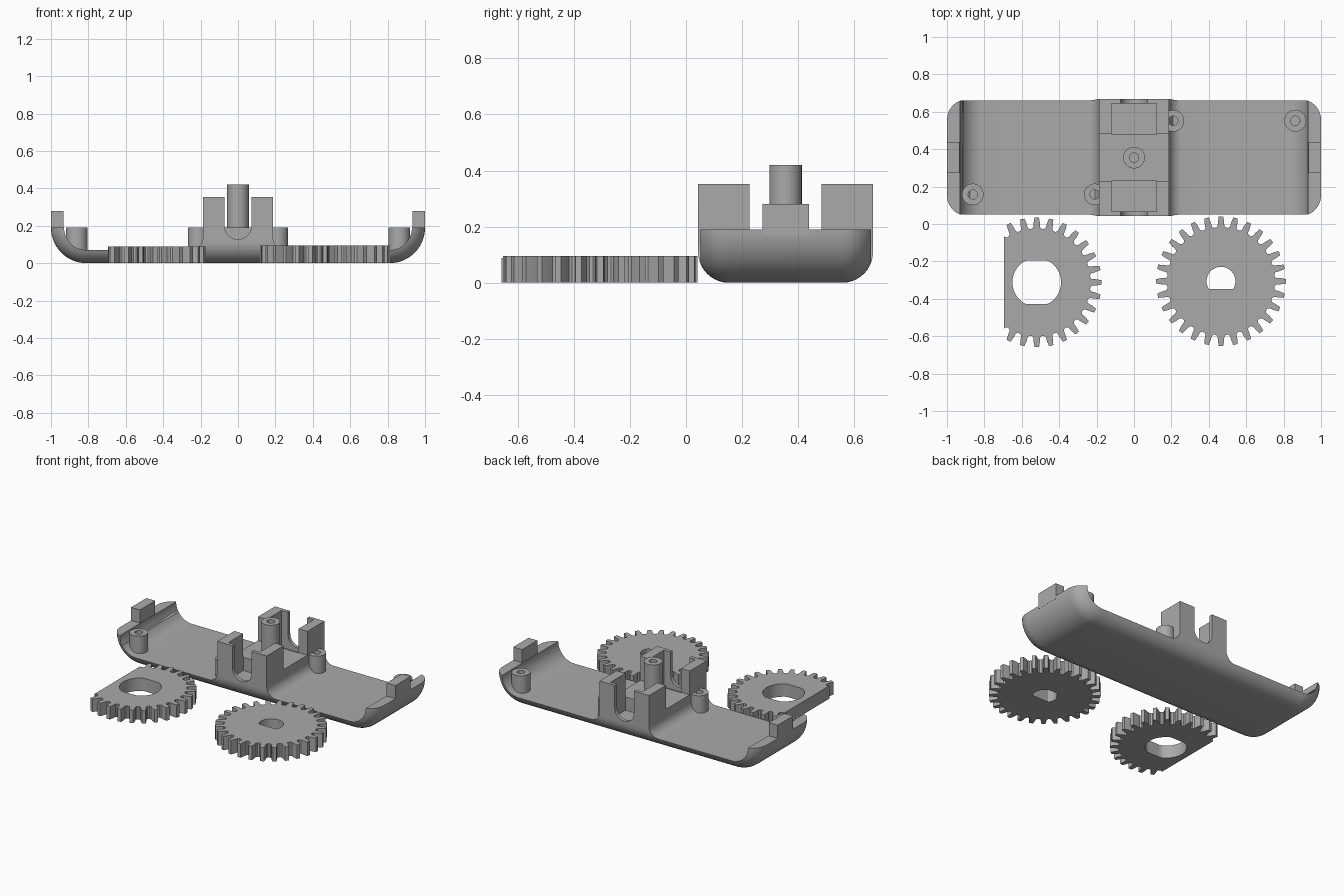
import bpy, bmesh, math
from math import sin, cos, pi
from mathutils import Vector

if "Cube" in bpy.data.objects:
    bpy.data.objects.remove(bpy.data.objects["Cube"])

grey = bpy.data.materials.new("plain_grey")
grey.use_nodes = True
colour = (0.4, 0.4, 0.4, 1)
grey.diffuse_color = colour
grey.node_tree.nodes["Principled BSDF"].inputs["Base Color"].default_value = colour

Y0, Y1 = 0.043, 0.667          # tray front and back
MID = (Y0 + Y1) / 2
WALL, FLOOR, RIM, TOP = 0.93, 0.07, 0.19, 0.353


def loft(name, rings):
    """Closed solid through rings with equal point counts."""
    bm = bmesh.new()
    loops = [[bm.verts.new(p) for p in ring] for ring in rings]
    n = len(loops[0])
    for a, b in zip(loops, loops[1:]):
        for i in range(n):
            j = (i + 1) % n
            bm.faces.new((a[i], a[j], b[j], b[i]))
    bm.faces.new(loops[0][::-1])
    bm.faces.new(loops[-1])
    bmesh.ops.recalc_face_normals(bm, faces=bm.faces)
    mesh = bpy.data.meshes.new(name)
    bm.to_mesh(mesh)
    bm.free()
    obj = bpy.data.objects.new(name, mesh)
    bpy.context.collection.objects.link(obj)
    mesh.materials.append(grey)
    return obj


def prism_z(name, pts, z0, z1):
    return loft(name, [[(x, y, z) for x, y in pts] for z in (z0, z1)])


def prism_y(name, pts, y0, y1):
    return loft(name, [[(x, y, z) for x, z in pts] for y in (y0, y1)])


def box(name, x0, x1, y0, y1, z0, z1):
    return prism_z(name, [(x0, y0), (x1, y0), (x1, y1), (x0, y1)], z0, z1)


def arc(cx, cy, r, a0, a1, n=14):
    angles = [math.radians(a0 + (a1 - a0) * i / n) for i in range(n + 1)]
    return [(cx + r * cos(a), cy + r * sin(a)) for a in angles]


def cut(obj, cutters):
    """Subtract the cutters, bake the result and drop them."""
    for c in cutters:
        m = obj.modifiers.new("cut", 'BOOLEAN')
        m.operation, m.solver, m.object = 'DIFFERENCE', 'EXACT', c
    bpy.context.view_layer.update()
    baked = bpy.data.meshes.new_from_object(
        obj.evaluated_get(bpy.context.evaluated_depsgraph_get()))
    obj.modifiers.clear()
    obj.data = baked
    for c in cutters:
        bpy.data.objects.remove(c)


def smooth(obj):
    bpy.ops.object.select_all(action='DESELECT')
    obj.select_set(True)
    bpy.context.view_layer.objects.active = obj
    bpy.ops.object.shade_smooth_by_angle(angle=math.radians(30))


# Tray: U-shaped outer shell whose front and back edges are filleted
def shell_ring(y, inset):
    r = RIM - inset
    right = arc(1 - RIM, RIM, r, -90, 0) + [(1 - inset, TOP)]
    left = [(-x, z) for x, z in reversed(right)]
    return [(x, y, z) for x, z in right + left]


fillet = 0.11
steps = [math.radians(90 * i / 10) for i in range(11)]
front = [(fillet * (1 - cos(a)), fillet * (1 - sin(a))) for a in steps]
rings = [shell_ring(Y0 + d, i) for d, i in front]
rings += [shell_ring(Y1 - d, i) for d, i in reversed(front)]
tray = loft("tray", rings)

# Hollow on each side of the central block, with rounded inner corners
hollow = [(0.187, 0.6)] + arc(0.257, 0.14, 0.07, 180, 270)
hollow += arc(WALL - 0.12, RIM, 0.12, -90, 0) + [(1.2, RIM), (1.2, 0.6)]
cutters = [prism_y("hollow_cutter", [(s * x, z) for x, z in hollow], -0.2, 1)
           for s in (1, -1)]
# Gap between the tower pairs
cutters.append(box("gap_cutter", -0.3, 0.3, 0.227, 0.483, RIM, 0.6))
# Pocket and shaft slot in each tower pair
slot = arc(0, 0.2, 0.072, 180, 360, 20) + [(0.072, 0.6), (-0.072, 0.6)]
for s in (1, -1):
    ya, yb = sorted((MID + s * 0.125, MID + s * 0.288))
    cutters.append(box("pocket_cutter", -0.12, 0.12, ya, yb, 0.1, 0.6))
    ya, yb = sorted((MID + s * 0.25, MID + s * 0.4))
    cutters.append(prism_y("slot_cutter", slot, ya, yb))
cut(tray, cutters)
smooth(tray)

# Clip tabs on the end walls
for s, side in ((1, "left"), (-1, "right")):
    xa, xb = sorted((s * (WALL + 0.003), s))
    box(side + "_clip_tab", xa, xb, 0.273, 0.438, RIM - 0.02, 0.28)


# Screw posts with blind holes
def post(name, x, y, z0, z1):
    profile = [(0.058, z0), (0.058, z1), (0.025, z1), (0.025, z1 - 0.1)]
    obj = loft(name, [[(x + px, y + py, z) for px, py in
                       arc(0, 0, r, 0, 360 - 11.25, 31)] for r, z in profile])
    smooth(obj)


post("centre_post", 0, MID, 0.15, 0.42)
for s, side in ((1, "left"), (-1, "right")):
    for x, place in ((0.21, "inner"), (0.862, "outer")):
        post(f"{side}_{place}_post", s * x, MID + s * 0.197, 0.06, RIM)


# Gears
def gear(name, cx, cy, height, cutters, teeth=28):
    tooth = [(-0.40, 0.288), (-0.27, 0.296), (-0.23, 0.32), (-0.15, 0.347),
             (0.15, 0.347), (0.23, 0.32), (0.27, 0.296), (0.40, 0.288)]
    pts = []
    for i in range(teeth):
        for offset, r in tooth:
            a = 2 * pi * (i + offset) / teeth
            pts.append((cx + r * cos(a), cy + r * sin(a)))
    obj = prism_z(name, pts, 0, height)
    cut(obj, cutters)
    smooth(obj)


def flat_hole(cx, cy, r, low, high):
    pts = [(x, cy + min(max(y, low), high))
           for x, y in arc(cx, 0, r, 0, 352.5, 47)]
    return prism_z("hole_cutter", pts, -0.2, 0.3)


gear("right_gear", -0.52, -0.312, 0.088,
     [flat_hole(-0.52, -0.312, 0.13, -0.117, 0.117),
      box("flat_cutter", -1, -0.694, -0.8, 0.2, -0.2, 0.3)])
gear("left_gear", 0.465, -0.306, 0.095,
     [flat_hole(0.465, -0.306, 0.077, -0.042, 0.2)])
